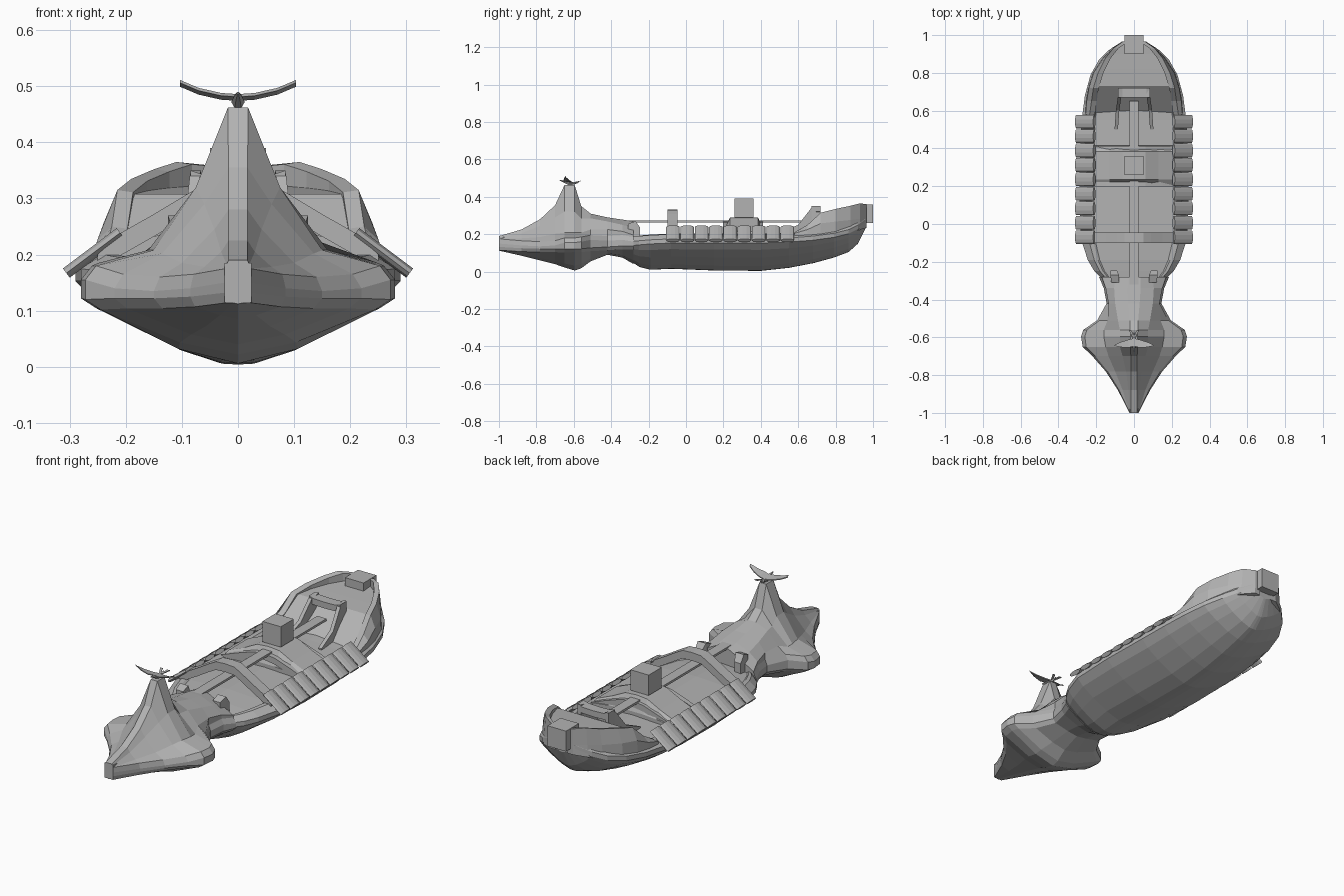
import bpy, bmesh, math
from mathutils import Matrix

grey = bpy.data.materials.new("plain grey")
grey.diffuse_color = (0.45, 0.45, 0.45, 1)


def finish(name, bm):
    bmesh.ops.remove_doubles(bm, verts=bm.verts, dist=1e-5)
    bmesh.ops.recalc_face_normals(bm, faces=bm.faces)
    me = bpy.data.meshes.new(name)
    bm.to_mesh(me)
    bm.free()
    me.materials.append(grey)
    ob = bpy.data.objects.new(name, me)
    bpy.context.collection.objects.link(ob)
    return ob


def loft(name, rings):
    """Skin a list of closed rings of 3D points and cap both ends."""
    bm = bmesh.new()
    vs = [[bm.verts.new(p) for p in r] for r in rings]
    n = len(vs[0])
    for a, b in zip(vs, vs[1:]):
        for i in range(n):
            j = (i + 1) % n
            bm.faces.new((a[i], a[j], b[j], b[i]))
    bm.faces.new(vs[0])
    bm.faces.new(vs[-1])
    return finish(name, bm)


def mirrored(y, half):
    """Full ring at y from a half profile running centre bottom to centre top."""
    return [(x, y, z) for x, z in half] + [(-x, y, z) for x, z in half[-2:0:-1]]


def box(name, c, s):
    bm = bmesh.new()
    bmesh.ops.create_cube(bm, size=1, matrix=Matrix.Translation(c) @ Matrix.Diagonal((*s, 1)))
    return finish(name, bm)


def arch(name, y0, y1, pts, t):
    """Cross beam of thickness t following half points from the side to the centre."""
    path = pts + [(-x, z) for x, z in pts[-2::-1]]
    loft(name, [[(x, y0, z), (x, y1, z), (x, y1, z - t), (x, y0, z - t)] for x, z in path])


# main hull: y, keel, half width, rail height, deck height
hull = [(-.30, .06, .16, .150, .17), (-.25, .025, .21, .155, .175), (-.19, .010, .245, .16, .18),
        (-.08, .015, .28, .165, .185), (.15, .006, .29, .165, .185), (.40, .004, .285, .165, .185),
        (.55, .02, .277, .17, .185), (.68, .045, .26, .18, .19), (.79, .075, .23, .195, .20),
        (.87, .105, .185, .215, .22), (.92, .15, .135, .24, .24), (.96, .23, .07, .27, .27)]
rings = []
for y, k, w, r, d in hull:
    h = r - k
    rings.append(mirrored(y, [(0, k), (.10 * w, k + .01 * h), (.36 * w, k + .16 * h), (.66 * w, k + .44 * h),
                              (.88 * w, k + .7 * h), (w, r - .012), (w, r + .01),
                              (.86 * w, r + .035), (.78 * w, r + .035), (.74 * w, d + .008),
                              (0, d + .018)]))
loft("hull", rings)

# raised stern bulwark, one lofted wall per side: y, outer x low, outer x top, top z
wall = [(.58, .26, .235, .21), (.65, .255, .225, .25), (.72, .243, .215, .315), (.80, .218, .190, .335),
        (.88, .165, .150, .352), (.93, .120, .110, .365), (.965, .065, .06, .36)]
for s, side in ((1, "right"), (-1, "left")):
    loft("stern_bulwark_" + side,
         [[(s * a, y, .17 + max(0, y - .75) * .3), (s * (a - .004), y, .5 * z + .10), (s * b, y, z),
           (s * (b - .028), y, z - .004), (s * (b - .028), y, .17 + max(0, y - .75) * .3)]
          for y, a, b, z in wall])
# stern deck with its front ramp
deck = [(.59, .205, .195), (.73, .20, .308), (.82, .165, .315), (.90, .12, .32), (.96, .05, .325)]
loft("stern_deck", [mirrored(y, [(0, .18 + max(0, y - .7) * .35), (w, .18 + max(0, y - .7) * .35),
                                (w, z), (0, z)]) for y, w, z in deck])
box("stern_block", (0, .95, .31), (.10, .10, .10))
# stair rails and front frame of the stern deck
for s in (1, -1):
    loft("stair_rail", [[(s * x, y, z0), (s * (x + .018), y, z0), (s * (x + .018), y, z1), (s * x, y, z1)]
                        for y, x, z0, z1 in ((.50, .085, .18, .205), (.60, .078, .19, .25),
                                             (.67, .068, .21, .34), (.72, .066, .25, .35))])
arch("stern_frame", .67, .72, [(.085, .35), (.06, .342), (0, .34)], .03)

# ram shaped bow with tall spire and narrow neck
# y, keel z, half width, side low z, side high z, shoulder x, shoulder z, flank x, flank z, top x, top z
bow = [(-1.0, .112, .024, .12, .165, .022, .175, .020, .182, .017, .19),
       (-.88, .085, .085, .113, .155, .060, .178, .030, .205, .017, .225),
       (-.78, .060, .150, .110, .150, .100, .185, .042, .245, .017, .280),
       (-.70, .040, .220, .110, .155, .135, .202, .060, .290, .017, .355),
       (-.65, .022, .272, .108, .170, .150, .208, .075, .320, .018, .462),
       (-.595, .006, .280, .110, .170, .160, .208, .075, .320, .018, .462),
       (-.56, .018, .268, .110, .175, .160, .208, .075, .285, .020, .350),
       (-.51, .055, .195, .115, .185, .140, .225, .085, .285, .022, .310),
       (-.42, .090, .145, .120, .180, .135, .225, .100, .268, .030, .290),
       (-.34, .075, .160, .125, .185, .150, .215, .105, .250, .035, .278),
       (-.28, .040, .185, .125, .175, .170, .195, .100, .235, .035, .268)]
loft("bow", [mirrored(y, [(0, k), (.38 * w, k + .25 * (lo - k)), (.9 * w, lo - .006), (w, lo + .012),
                          (w, hi - .015), (.93 * w, hi + .01), (sx, sz), (fx, fz), (tx, tz), (0, tz)])
             for y, k, w, lo, hi, sx, sz, fx, fz, tx, tz in bow])
box("prow_nose", (0, -.985, .15), (.048, .03, .07))
# paired brackets where the neck joins the hull
for s in (1, -1):
    loft("neck_bracket", [[(s * a, y, .17), (s * b, y, .17), (s * b, y, z), (s * a, y, z)]
                          for y, a, b, z in ((-.31, .08, .12, .255), (-.27, .08, .125, .27),
                                             (-.245, .09, .125, .235))])

# central walkway along the ship
box("walkway", (0, .05, .269), (.05, 1.20, .011))
# cross arches and the raised centre roof
arch("front_arch", -.10, -.045, [(.25, .20), (.21, .238), (.15, .272), (.09, .308), (.05, .33), (0, .333)], .04)
roof = [(.20, 0), (.235, 1), (.385, 1), (.415, 0)]
loft("centre_roof", [mirrored(y, [(0, .18), (.225, .18), (.215, .205 + .01 * f), (.13, .215 + .035 * f),
                                  (.06, .22 + .065 * f), (0, .22 + .07 * f)]) for y, f in roof])
for y in (.21, .40):
    arch("roof_rib", y - .012, y + .012, [(.235, .20), (.15, .232), (.06, .262), (0, .27)], .03)
box("centre_block", (0, .31, .34), (.10, .10, .10))

# rows of rounded shields leaning on the rails
slope = math.atan2(.075, .10)
for s in (1, -1):
    for i in range(9):
        bm = bmesh.new()
        m = (Matrix.Translation((s * .258, -.07 + i * .0765, .203)) @ Matrix.Rotation(s * slope, 4, 'Y')
             @ Matrix.Diagonal((1, 1, .3, 1)) @ Matrix.Rotation(math.pi / 2, 4, 'Y'))
        bmesh.ops.create_cone(bm, cap_ends=True, segments=10, radius1=.036, radius2=.036,
                              depth=.12, matrix=m)
        finish("shield", bm)

# bird figure on the spire
for s in (1, -1):
    loft("bird_wing", [[(s * x, a, z + .004), (s * x, b, z - .003), (s * x, b, z - .008), (s * x, a, z - .001)]
                       for x, a, b, z in ((0, -.645, -.605, .482), (.03, -.655, -.612, .484),
                                          (.07, -.652, -.625, .493), (.103, -.645, -.64, .507))])
    loft("bird_tail", [[(s * x, y, z), (s * (x + w), y, z), (s * (x + w), y, z - .004), (s * x, y, z - .004)]
                       for x, w, y, z in ((0, .008, -.60, .478), (.012, .014, -.565, .486))])
loft("bird_body", [[(r * math.cos(a * math.pi / 3), y, z + r * math.sin(a * math.pi / 3)) for a in range(6)]
                   for y, r, z in ((-.675, .002, .488), (-.655, .007, .482), (-.625, .012, .472),
                                   (-.595, .007, .472), (-.575, .003, .478))])
